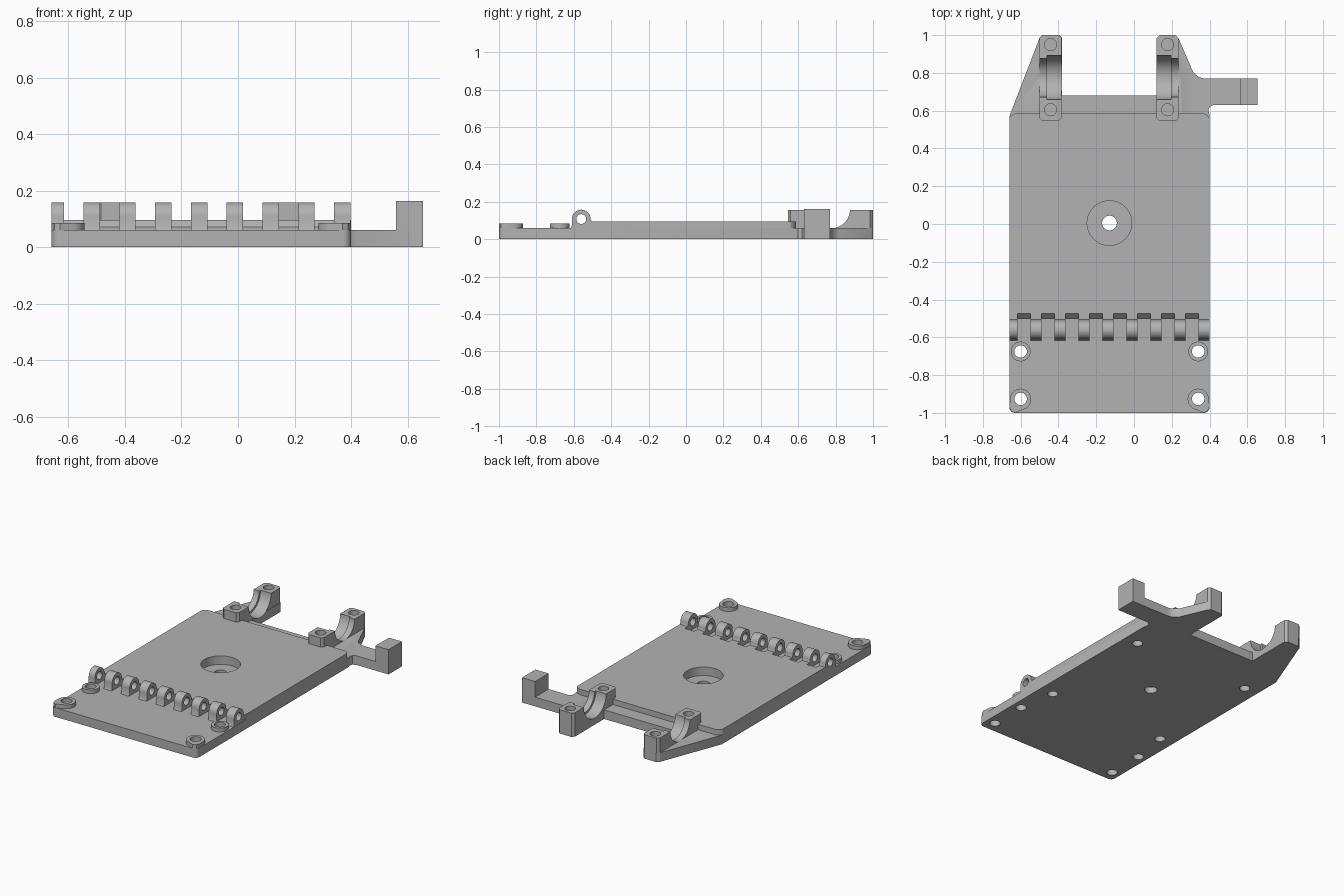
import bpy, bmesh
from math import cos, sin, radians

cube = bpy.data.objects.get("Cube")
if cube:
    bpy.data.objects.remove(cube, do_unlink=True)

grey = bpy.data.materials.new("plain grey")
grey.use_nodes = True
grey.diffuse_color = (0.45, 0.45, 0.45, 1)
grey.node_tree.nodes["Principled BSDF"].inputs["Base Color"].default_value = grey.diffuse_color

MID = -0.13     # centre line of the plate
BASE = 0.06     # base plate thickness
DECK = 0.096    # top of the raised deck


def arc(cx, cy, r, start=0, end=360, steps=48):
    n = steps if end - start == 360 else steps + 1
    angles = [radians(start + (end - start) * i / steps) for i in range(n)]
    return [(cx + r * cos(a), cy + r * sin(a)) for a in angles]


def prism(name, outlines, spans, axis="z"):
    """Extrude each outline over each span, along z (outline xy) or x (outline yz)."""
    bm = bmesh.new()
    for pts in outlines:
        for lo, hi in spans:
            put = (lambda p, c: (p[0], p[1], c)) if axis == "z" else (lambda p, c: (c, p[0], p[1]))
            low = [bm.verts.new(put(p, lo)) for p in pts]
            high = [bm.verts.new(put(p, hi)) for p in pts]
            bm.faces.new(low[::-1])
            bm.faces.new(high)
            for i in range(len(pts)):
                j = (i + 1) % len(pts)
                bm.faces.new((low[i], low[j], high[j], high[i]))
    bmesh.ops.recalc_face_normals(bm, faces=bm.faces)
    mesh = bpy.data.meshes.new(name)
    bm.to_mesh(mesh)
    bm.free()
    mesh.materials.append(grey)
    obj = bpy.data.objects.new(name, mesh)
    bpy.context.collection.objects.link(obj)
    return obj


def cut(obj, cutters):
    """Subtract the cutters and bake the result."""
    for c in cutters:
        mod = obj.modifiers.new("cut", "BOOLEAN")
        mod.operation, mod.solver, mod.object = "DIFFERENCE", "EXACT", c
    bpy.context.view_layer.update()
    graph = bpy.context.evaluated_depsgraph_get()
    mesh = bpy.data.meshes.new_from_object(obj.evaluated_get(graph))
    obj.modifiers.clear()
    obj.data = mesh


def mirrored(pts):
    return [(2 * MID - x, y) for x, y in pts]


def octagon(x0, x1, y0, y1, c):
    return [(x0 + c, y0), (x1 - c, y0), (x1, y0 + c), (x1, y1 - c),
            (x1 - c, y1), (x0 + c, y1), (x0, y1 - c), (x0, y0 + c)]


# Base plate with rear wings and the side arm
outline = (arc(-0.63, -0.97, 0.03, 180, 270, 8) + arc(0.37, -0.97, 0.03, 270, 360, 8)
           + [(0.4, 0.58), (0.393, 0.6), (0.4, 0.62), (0.42, 0.63), (0.655, 0.63), (0.655, 0.77)]
           + arc(0.38, 0.85, 0.08, 200, 270, 8)[::-1]
           + [(0.235, 0.985), (0.22, 1), (0.135, 1), (0.12, 0.985), (0.12, 0.68),
              (-0.38, 0.68), (-0.38, 0.985), (-0.395, 1), (-0.48, 1), (-0.5, 0.985), (-0.66, 0.57)])
base = prism("base_plate", [outline], [(0, BASE)])

# Raised deck: sloped front edge, rounded rear corners
deck = prism("raised_deck", [[(-0.5, BASE), (-0.5, 0.07), (-0.475, DECK), (0.588, DECK), (0.588, BASE)]],
             [(-0.66, 0.4)], "x")
corner = [(-0.68, 0.55), (-0.66, 0.56), (-0.65, 0.575), (-0.625, 0.588), (-0.625, 0.62), (-0.68, 0.62)]
corner_cutter = prism("corner_cutter", [corner, mirrored(corner)], [(0.05, 0.2)])

# Hinge knuckles along the front of the deck
knuckle = ([(-0.616, BASE), (-0.61, 0.075)] + arc(-0.56, 0.108, 0.05, 0, 180, 24)[::-1]
           + [(-0.505, DECK), (-0.47, DECK), (-0.47, BASE)])
spans = [(max(-0.66, x - 0.029), min(0.4, x + 0.029)) for x in [-0.645 + 0.1268 * i for i in range(9)]]
hinge = prism("hinge_knuckles", [knuckle], spans, "x")
pin_cutter = prism("pin_cutter", [arc(-0.56, 0.108, 0.026)], [(-0.7, 0.5)], "x")

# Screw bosses at the front; the outer pair reach into the plate corners
tear = arc(-0.6, -0.928, 0.056, -75, 165, 40) + [(-0.66, -0.965), (-0.65, -0.99), (-0.63, -1)]
ring = arc(-0.6, -0.675, 0.052)
bosses = prism("screw_bosses", [tear, mirrored(tear), ring, mirrored(ring)], [(BASE, 0.085)])
holes = [arc(-0.6, -0.675, 0.033), arc(-0.6, -0.926, 0.033)]
screw_cutter = prism("screw_cutter", holes + [mirrored(h) for h in holes], [(-0.02, 0.2)])

# Centre counterbore and blind holes underneath
bore_cutter = prism("bore_cutter", [arc(MID, 0.005, 0.118, steps=64)], [(0.04, 0.2)])
centre_cutter = prism("centre_cutter", [arc(MID, 0.005, 0.039)], [(-0.02, 0.1)])
feet = [arc(-0.56, -0.42, 0.032), arc(-0.56, 0.39, 0.032)]
foot_cutter = prism("foot_cutter", feet + [mirrored(h) for h in feet], [(-0.02, 0.04)])

# Bearing cradles: wide seat on the inner side, smaller lip outside
left = octagon(-0.5, -0.383, 0.545, 1.0, 0.015)
cradles = prism("bearing_cradles", [left, octagon(0.12, 0.235, 0.545, 1.0, 0.015)], [(BASE, 0.157)])
seat_cutter = prism("seat_cutter", [arc(0.775, 0.16, 0.117, steps=64)],
                    [(-0.46, -0.379), (0.119, 0.195)], "x")
lip_cutter = prism("lip_cutter", [arc(0.775, 0.16, 0.102, steps=64)],
                   [(-0.51, -0.45), (0.185, 0.245)], "x")
cap_holes = [arc(x, y, 0.032) for x in (-0.442, 0.178) for y in (0.605, 0.95)]
cap_cutter = prism("cap_cutter", cap_holes, [(0.04, 0.2)])

# Upright block at the end of the arm
block = prism("arm_end_block", [[(0.56, 0.63), (0.655, 0.63), (0.655, 0.77), (0.56, 0.77)]], [(BASE, 0.163)])

cut(base, [screw_cutter, bore_cutter, centre_cutter, foot_cutter, seat_cutter, lip_cutter, cap_cutter])
cut(deck, [corner_cutter, bore_cutter, cap_cutter])
cut(hinge, [pin_cutter])
cut(bosses, [screw_cutter])
cut(cradles, [seat_cutter, lip_cutter, cap_cutter])

for c in (corner_cutter, pin_cutter, screw_cutter, bore_cutter, centre_cutter, foot_cutter,
          seat_cutter, lip_cutter, cap_cutter):
    bpy.data.objects.remove(c, do_unlink=True)

# Smooth the round walls, keep edges sharp
for obj in (base, deck, hinge, bosses, cradles, block):
    bpy.ops.object.select_all(action="DESELECT")
    obj.select_set(True)
    bpy.context.view_layer.objects.active = obj
    bpy.ops.object.shade_smooth_by_angle(angle=radians(30))
